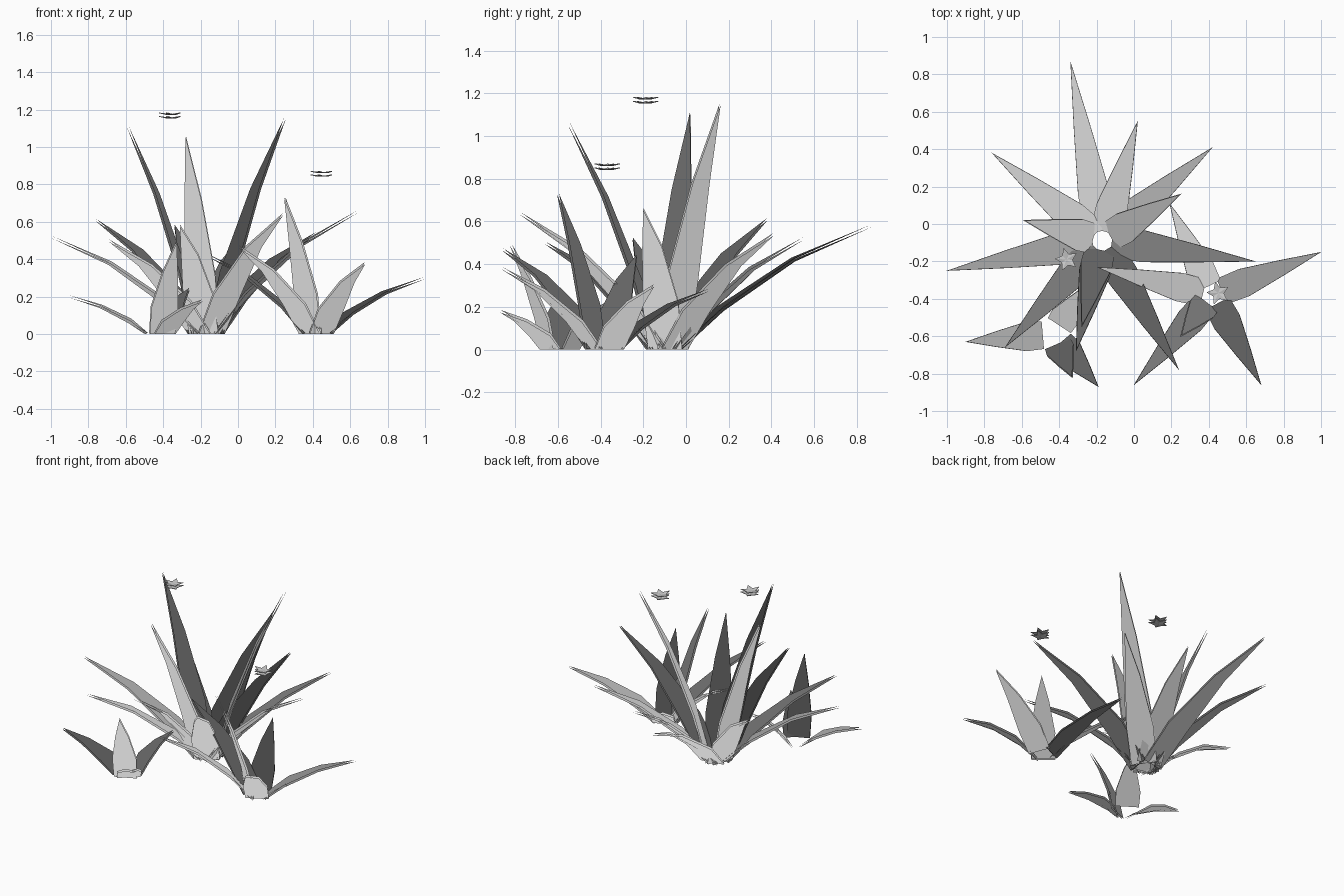
import bpy, bmesh, math
from mathutils import Vector

cube = bpy.data.objects.get("Cube")
if cube:
    bpy.data.objects.remove(cube, do_unlink=True)

grey = bpy.data.materials.new("leaf grey")
grey.use_nodes = True
color = (0.6, 0.6, 0.6, 1)
grey.diffuse_color = color
grey.node_tree.nodes["Principled BSDF"].inputs["Base Color"].default_value = color


def finish(name, bm):
    mesh = bpy.data.meshes.new(name)
    bm.to_mesh(mesh)
    bm.free()
    mesh.materials.append(grey)
    ob = bpy.data.objects.new(name, mesh)
    bpy.context.collection.objects.link(ob)
    return ob


def leaf(name, center, tip, radius, width):
    """Folded, tapering blade of two thin skins, arching from crown to tip."""
    center, tip = Vector(center), Vector(tip)
    out = Vector((tip.x - center.x, tip.y - center.y, 0))
    reach = out.length
    out.normalize()
    side = Vector((-out.y, out.x, 0))
    droop = 0.3 if tip.z > reach else 0.5
    normal = (Vector((0, 0, reach)) - out * tip.z).normalized()
    bm = bmesh.new()
    for skin in (1, -1):
        gap = normal * 0.006 * skin
        rows = []
        # position along the blade, relative width
        for t, w in ((0, 0.95), (0.23, 1), (0.6, 0.55)):
            mid = center + out * (radius + (reach - radius) * t) + gap
            mid.z = max(0, tip.z * (t + droop * t * (1 - t)) + gap.z)
            half = width * w / 2
            fold = normal * (half * 0.18 if t else 0)
            rows.append([bm.verts.new(mid + side * half * skin + fold),
                         bm.verts.new(mid),
                         bm.verts.new(mid - side * half * skin + fold)])
        end = bm.verts.new(tip + gap)
        for i in (0, 1):
            for a, b in zip(rows, rows[1:]):
                bm.faces.new((a[i], a[i + 1], b[i + 1], b[i]))
            bm.faces.new((rows[-1][i], rows[-1][i + 1], end))
    mesh = finish(name, bm).data
    for face in mesh.polygons:
        face.use_smooth = True
    # Soft foliage normals that fan up and out from the crown
    fan = (out + Vector((0, 0, 0.95))).normalized()
    mesh.normals_split_custom_set_from_vertices([fan] * len(mesh.vertices))


def star(name, x, y, z, radius, turn):
    """Thin five-pointed flower layer with slightly raised points."""
    bm = bmesh.new()
    hub = bm.verts.new((x, y, z))
    rim = []
    for i in range(10):
        a = turn + math.pi * i / 5
        r = radius if i % 2 == 0 else radius * 0.5
        rim.append(bm.verts.new((x + r * math.cos(a), y + r * math.sin(a),
                                 z + (0.008 if i % 2 == 0 else 0))))
    for i in range(10):
        bm.faces.new((hub, rim[i], rim[(i + 1) % 10]))
    ob = finish(name, bm)
    solid = ob.modifiers.new("thickness", "SOLIDIFY")
    solid.thickness = 0.004
    solid.offset = 0


# Each plant: crown centre, crown radius, leaf width, leaf tips
plants = {
    "large_plant": ((-0.17, -0.09, 0), 0.055, 0.17, [
        (-0.34, 0.87, 0.58), (0.02, 0.55, 0.52), (0.42, 0.41, 0.54),
        (-0.76, 0.38, 0.61), (-1.0, -0.25, 0.52), (-0.59, 0.02, 1.11),
        (0.25, 0.16, 1.15), (-0.28, -0.55, 1.06), (-0.69, -0.66, 0.5),
        (-0.31, -0.68, 0.58), (0.24, -0.78, 0.64), (0.65, -0.2, 0.66)]),
    "medium_plant": ((0.42, -0.38, 0), 0.055, 0.155, [
        (1.0, -0.15, 0.3), (0.68, -0.86, 0.38), (0, -0.86, 0.47),
        (-0.2, -0.23, 0.44), (0.19, 0.11, 0.28), (0.25, -0.6, 0.73)]),
    "small_plant": ((-0.43, -0.59, 0), 0.06, 0.155, [
        (-0.9, -0.63, 0.2), (-0.19, -0.87, 0.18),
        (-0.33, -0.82, 0.49), (-0.26, -0.33, 0.24)]),
}
for plant, (center, radius, width, tips) in plants.items():
    for n, tip in enumerate(tips, 1):
        leaf(f"{plant}_leaf_{n}", center, tip, radius, width)

# Two-layer flowers above the plants
for plant, x, y, z in (("large_plant", -0.36, -0.19, 1.155),
                       ("medium_plant", 0.45, -0.37, 0.843)):
    for layer in (0, 1):
        star(f"{plant}_flower_{layer + 1}", x, y, z + 0.019 * layer,
             0.063, math.pi / 2 + 0.25)
